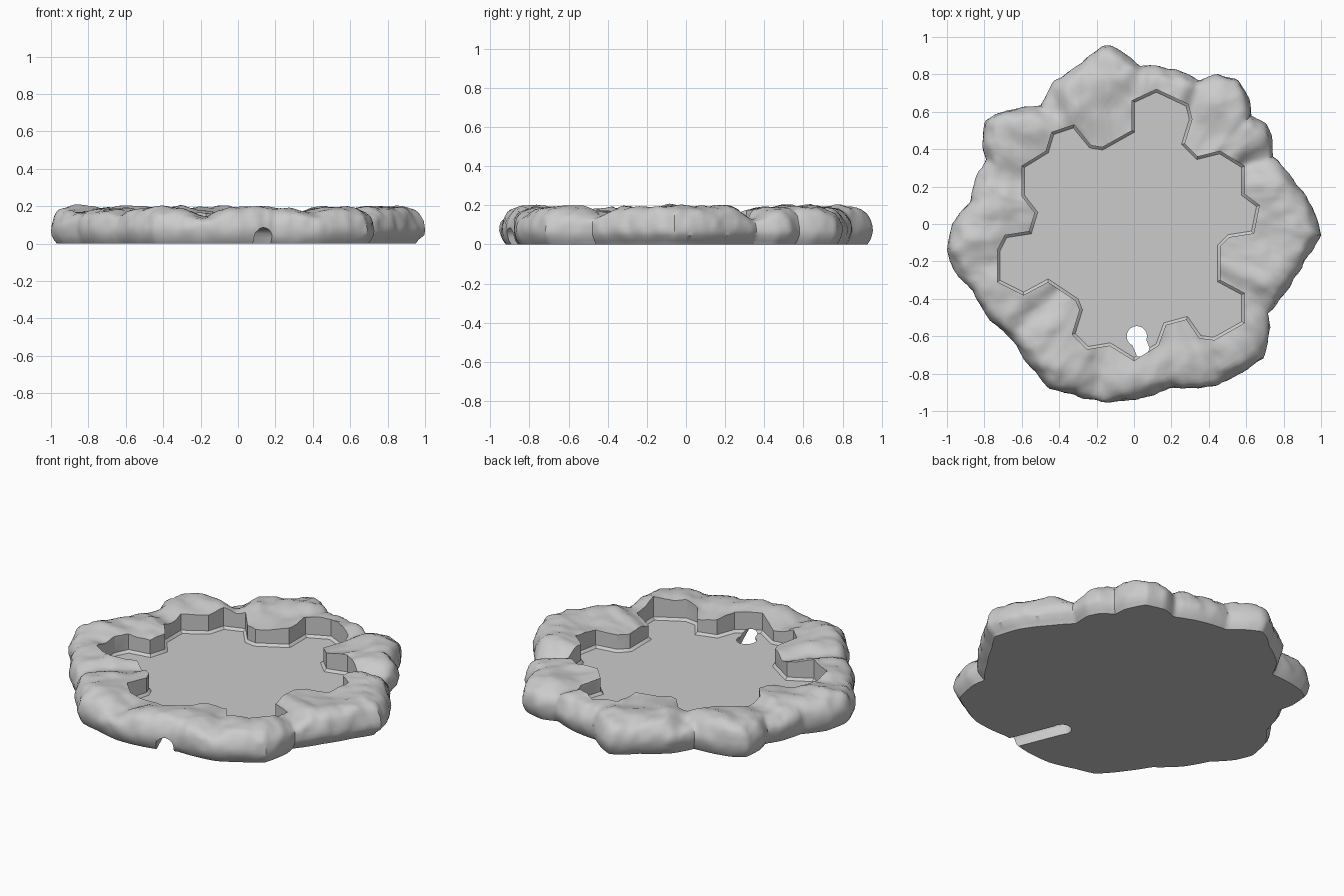
import bpy, bmesh, math
from mathutils import Vector, noise

cube = bpy.data.objects.get("Cube")
if cube:
    bpy.data.objects.remove(cube, do_unlink=True)

FLOOR = 0.065
SEGMENTS = 320

# Outlines in hundredths of a unit, both clockwise from the back
BASIN = [(12, 72), (29, 64), (31, 56), (27, 43), (34, 36), (46, 39), (59, 31), (59, 16), (67, 10),
         (64, -5), (51, -7), (46, -12), (46, -30), (59, -37), (59, -53), (43, -62), (35, -61),
         (28, -51), (17, -54), (13, -65), (0, -73), (-13, -65), (-25, -67), (-33, -59), (-29, -46),
         (-31, -41), (-46, -31), (-59, -38), (-73, -31), (-73, -14), (-69, -6), (-56, -4), (-53, 6),
         (-60, 15), (-60, 31), (-47, 39), (-44, 49), (-32, 53), (-23, 42), (-17, 41), (-1, 50), (-1, 66)]
ROCK = [(-14, 96), (-6, 92), (3, 85), (19, 83), (35, 77), (44, 80), (56, 77), (62, 66), (63, 58),
        (70, 54), (74, 47), (74, 36), (84, 25), (95, 10), (100, -6), (93, -17), (83, -33), (72, -48),
        (73, -55), (69, -72), (56, -80), (45, -86), (20, -88), (0, -94), (-17, -95), (-33, -91),
        (-45, -88), (-57, -74), (-65, -62), (-78, -50), (-86, -36), (-96, -25), (-100, -15), (-97, 0),
        (-88, 12), (-84, 26), (-79, 34), (-81, 43), (-80, 55), (-74, 59), (-50, 63), (-43, 75),
        (-28, 86), (-20, 93)]
# Clefts between boulders: angle, depth, half width (degrees)
CLEFTS = [(27, .06, 5), (64, .035, 4), (125, .035, 5), (160, .03, 6), (196, .02, 5),
          (222, .03, 5), (257, .045, 7), (297, .025, 5), (327, .035, 5)]
# Rock section: distance in from the outline, height
SECTION = [(.03, 0), (.015, .02), (.006, .045), (0, .07), (.002, .095), (.008, .12), (.02, .145),
           (.035, .163), (.055, .177), (.075, .185), (.1, .19), (.125, .193), (.15, .194), (.175, .193),
           (.2, .19), (.225, .187), (.25, .183), (.28, .178), (.31, .174), (.35, .17), (.4, .167),
           (.45, .165), (.5, .165), (.55, .165)]


def new_object(name, bm):
    bmesh.ops.recalc_face_normals(bm, faces=bm.faces)
    mesh = bpy.data.meshes.new(name)
    bm.to_mesh(mesh)
    bm.free()
    obj = bpy.data.objects.new(name, mesh)
    bpy.context.collection.objects.link(obj)
    return obj


def prism(name, outline, sweep, foot_bevel=0):
    """Extrude a closed outline along a vector, optionally chamfering the foot."""
    bm = bmesh.new()
    base = bm.faces.new([bm.verts.new(p) for p in outline])
    foot = list(base.edges)
    top = bmesh.ops.extrude_face_region(bm, geom=[base], use_keep_orig=True)["geom"]
    bmesh.ops.translate(bm, vec=sweep, verts=[v for v in top if isinstance(v, bmesh.types.BMVert)])
    bmesh.ops.recalc_face_normals(bm, faces=bm.faces)
    if foot_bevel:
        bmesh.ops.bevel(bm, geom=foot, offset=foot_bevel, segments=1, affect='EDGES')
    obj = new_object(name, bm)
    obj.hide_render = True
    return obj


def carve(target, cutter):
    mod = target.modifiers.new("carve", 'BOOLEAN')
    mod.operation, mod.solver, mod.object = 'DIFFERENCE', 'EXACT', cutter
    bpy.context.view_layer.objects.active = target
    bpy.ops.object.modifier_apply(modifier=mod.name)
    bpy.data.objects.remove(cutter, do_unlink=True)


def outline_radius(angle):
    """Outline radius at an angle, blended between the outline points."""
    for (a0, r0), (a1, r1) in zip(POLAR, POLAR[1:]):
        if a0 <= angle <= a1:
            return r0 + (r1 - r0) * (angle - a0) / (a1 - a0)


def cleft_depth(angle):
    total = 0
    for centre, depth, width in CLEFTS:
        off = (math.degrees(angle) - centre + 180) % 360 - 180
        total += depth * math.exp(-(off / width) ** 2)
    return total


TURN = 2 * math.pi
POLAR = sorted((math.atan2(y, x) % TURN, math.hypot(x, y) / 100) for x, y in ROCK)
POLAR = [(POLAR[-1][0] - TURN, POLAR[-1][1])] + POLAR + [(POLAR[0][0] + TURN, POLAR[0][1])]

# Rocky mass: the section swept around the outline, roughened with noise
bm = bmesh.new()
rings = []
for inset, height in SECTION:
    ring = []
    for i in range(SEGMENTS):
        angle = TURN * i / SEGMENTS
        radius = outline_radius(angle)
        direction = Vector((math.cos(angle), math.sin(angle), 0))
        p = direction * (radius - inset)
        p.z = height
        lump = noise.noise(p * 5)
        rough = noise.noise(p * 13 + Vector((3, 1, 7)))
        fine = noise.noise(p * 32)
        grow = min(height / .1, 1)
        p += direction * (.012 * rough + .006 * fine) * grow
        if height > .1:
            lift = (height - .1) / .09
            p.z += lift * (.016 * lump + .012 * rough + .004 * fine - cleft_depth(angle))
        elif height < .03:
            # Undercut towards the +x tip
            p -= direction * .02 * max(0, direction.x) ** 4
        ring.append(bm.verts.new(p))
    rings.append(ring)
for low, high in zip(rings, rings[1:]):
    for i in range(SEGMENTS):
        j = (i + 1) % SEGMENTS
        bm.faces.new((low[i], low[j], high[j], high[i]))
bm.faces.new(rings[0])
bm.faces.new(rings[-1])
rock = new_object("rock_basin", bm)

# Basin with a chamfered foot
carve(rock, prism("basin_cutter", [(x / 100, y / 100, FLOOR) for x, y in BASIN], (0, 0, 1), .014))

# Arched drain channel under the front rim, ending in a round hole
start, end = Vector((.185, -1.02, 0)), Vector((.015, -.6, 0))
along = end - start
side = Vector((along.y, -along.x, 0)).normalized()
arch = [(math.cos(math.pi * k / 16) * .05, .035 + math.sin(math.pi * k / 16) * .05) for k in range(17)]
arch = [(.05, -.1)] + arch + [(-.05, -.1)]
carve(rock, prism("channel_cutter", [start + side * u + Vector((0, 0, v)) for u, v in arch], along))
circle = [(end.x + .054 * math.cos(TURN * k / 32), end.y + .054 * math.sin(TURN * k / 32), -.1)
          for k in range(32)]
carve(rock, prism("drain_cutter", circle, (0, 0, .19)))

# Single stone colour
stone = bpy.data.materials.new("grey_stone")
stone.use_nodes = True
stone.diffuse_color = (.6, .6, .6, 1)
stone.node_tree.nodes["Principled BSDF"].inputs["Base Color"].default_value = (.6, .6, .6, 1)
rock.data.materials.clear()
rock.data.materials.append(stone)

bpy.ops.object.select_all(action='DESELECT')
rock.select_set(True)
bpy.context.view_layer.objects.active = rock
bpy.ops.object.shade_smooth_by_angle(angle=math.radians(38))
